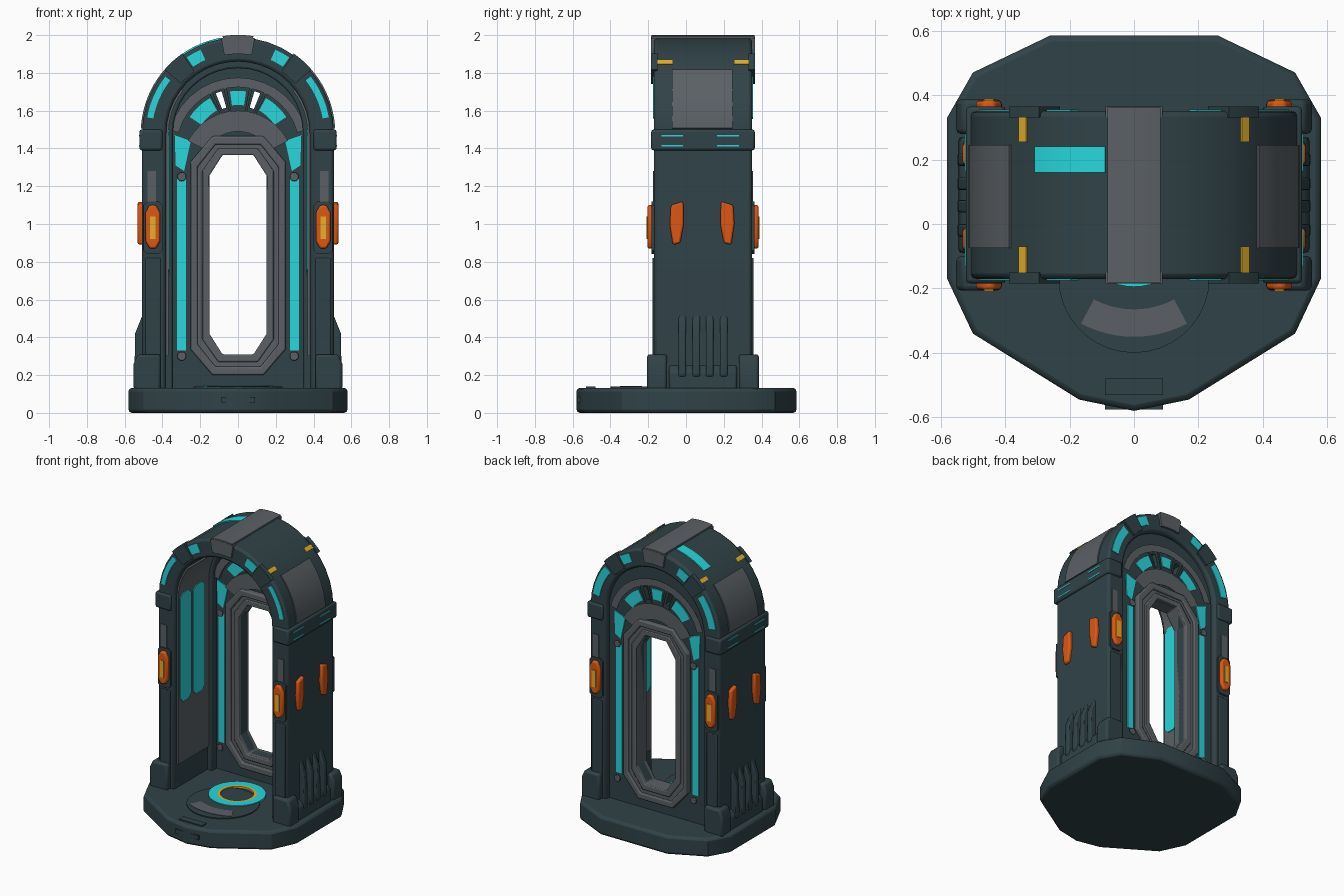
import bpy, bmesh, math
from mathutils import Vector
from mathutils.geometry import tessellate_polygon

if "Cube" in bpy.data.objects:
    bpy.data.objects.remove(bpy.data.objects["Cube"])


def material(name, rgb):
    m = bpy.data.materials.new(name)
    m.diffuse_color = (*rgb, 1)
    m.use_nodes = True
    m.node_tree.nodes["Principled BSDF"].inputs["Base Color"].default_value = m.diffuse_color
    return m


DARK = material("dark teal metal", (0.030, 0.055, 0.064))
GREY = material("grey metal", (0.105, 0.118, 0.130))
CYAN = material("cyan glow", (0.020, 0.68, 0.72))
ORANGE = material("orange lamp", (0.72, 0.095, 0.006))
YELLOW = material("yellow accent", (0.76, 0.44, 0.025))

MAP = {"xz": lambda u, v, w: (u, w, v),
       "xy": lambda u, v, w: (u, v, w),
       "yz": lambda u, v, w: (w, u, v)}
SPRING = 1.48   # height where the arch starts to curve
Y0, Y1 = -0.17, 0.35   # front and back of the booth


def make(name, verts, faces, mat, bevel=0.0):
    bm = bmesh.new()
    vs = [bm.verts.new(v) for v in verts]
    for f in faces:
        bm.faces.new([vs[i] for i in f])
    bmesh.ops.recalc_face_normals(bm, faces=bm.faces)
    me = bpy.data.meshes.new(name)
    bm.to_mesh(me)
    bm.free()
    me.materials.append(mat)
    ob = bpy.data.objects.new(name, me)
    bpy.context.collection.objects.link(ob)
    if bevel:
        b = ob.modifiers.new("bevel", "BEVEL")
        b.width, b.segments, b.limit_method = bevel, 2, "ANGLE"
        b.angle_limit = math.radians(35)
    bpy.context.view_layer.objects.active = ob
    ob.select_set(True)
    bpy.ops.object.shade_smooth_by_angle(angle=math.radians(32))
    ob.select_set(False)
    return ob


def prism(name, loops, plane, lo, hi, mat, bevel=0.0):
    """Extruded outline; further loops are holes."""
    flat = [p for l in loops for p in l]
    n = len(flat)
    verts = [MAP[plane](u, v, w) for w in (lo, hi) for u, v in flat]
    if len(loops) == 1:
        tris = [tuple(range(n))]
    else:
        tris = tessellate_polygon([[Vector((u, v, 0)) for u, v in l] for l in loops])
    faces = [tuple(t) for t in tris] + [tuple(i + n for i in t) for t in tris]
    s = 0
    for l in loops:
        k = len(l)
        for i in range(k):
            a, b = s + i, s + (i + 1) % k
            faces.append((a, b, b + n, a + n))
        s += k
    return make(name, verts, faces, mat, bevel)


def band(name, inner, outer, plane, lo, hi, mat, bevel=0.0, closed=False):
    """Strip between two matching paths, given thickness."""
    verts, faces, n = [], [], len(inner)
    for a, b in zip(inner, outer):
        verts += [MAP[plane](*a, lo), MAP[plane](*b, lo), MAP[plane](*b, hi), MAP[plane](*a, hi)]
    for i in range(n if closed else n - 1):
        p, q = 4 * i, 4 * ((i + 1) % n)
        faces += [(p + k, p + (k + 1) % 4, q + (k + 1) % 4, q + k) for k in range(4)]
    if not closed:
        faces += [(0, 1, 2, 3), tuple(4 * n - 4 + k for k in range(4))]
    return make(name, verts, faces, mat, bevel)


def arc(r, a0, a1, n=10, c=(0, SPRING)):
    return [(c[0] + r * math.cos(math.radians(a0 + (a1 - a0) * i / n)),
             c[1] + r * math.sin(math.radians(a0 + (a1 - a0) * i / n))) for i in range(n + 1)]


def arch(r, z0):
    return [(r, z0)] + arc(r, 0, 180, 20) + [(-r, z0)]


def sector(name, r0, r1, a0, a1, lo, hi, mat, c=(0, SPRING), plane="xz", n=8):
    return band(name, arc(r0, a0, a1, n, c), arc(r1, a0, a1, n, c), plane, lo, hi, mat)


def rect(u0, u1, v0, v1, cu=0.0, cv=None):
    """Rectangle, or octagon when the corners are cut."""
    cv = cu if cv is None else cv
    if not cu:
        return [(u0, v0), (u1, v0), (u1, v1), (u0, v1)]
    return [(u0 + cu, v0), (u1 - cu, v0), (u1, v0 + cv), (u1, v1 - cv),
            (u1 - cu, v1), (u0 + cu, v1), (u0, v1 - cv), (u0, v0 + cv)]


def mir(pts, s):
    return [(s * u, v) for u, v in pts]


# Platform
half = [(0.26, 0.585), (0.50, 0.47), (0.58, 0.33), (0.58, -0.17), (0.50, -0.34), (0.17, -0.545)]
prism("platform", [half + [(0, -0.58)] + mir(half[::-1], -1)], "xy", 0, 0.132, DARK, 0.018)
prism("entry_disc", [arc(0.235, 0, 350, 35, (0, -0.165))], "xy", 0.12, 0.139, DARK)
sector("entry_crescent", 0.265, 0.35, 242, 298, 0.135, 0.142, GREY, (0, 0), "xy", 12)
prism("entry_step", [rect(-0.09, 0.09, -0.53, -0.48)], "xy", 0.12, 0.139, DARK)
prism("front_latch", [rect(-0.09, 0.09, 0.055, 0.085)], "xz", -0.575, -0.54, DARK)
for nm, r0, r1, m in (("floor_glow_ring", 0.125, 0.185, CYAN), ("floor_yellow_ring", 0.107, 0.125, YELLOW)):
    band(nm, arc(r0, 0, 352.5, 47, (0, -0.01)), arc(r1, 0, 352.5, 47, (0, -0.01)),
         "xy", 0.13, 0.145, m, closed=True)

# Arched shell and its inner trim
band("arch_shell", arch(0.38, 0.12), arch(0.508, 0.12), "xz", Y0, Y1, DARK, 0.016)
band("inner_trim", arch(0.345, 0.12), arch(0.39, 0.12), "xz", 0.20, 0.27, DARK, 0.01)

# Back wall with an octagonal opening and two slits
opening = rect(-0.152, 0.152, 0.31, 1.365, 0.07, 0.11)
FAN = (0, 1.40)
slits = [arc(0.225, a - 3, a + 3, 1, FAN) + arc(0.315, a + 3, a - 3, 1, FAN) for a in (71, 109)]
prism("back_wall", [arch(0.40, 0.12), opening] + slits, "xz", 0.25, 0.315, DARK)
band("window_frame_outer", rect(-0.215, 0.215, 0.245, 1.42, 0.095, 0.12),
     rect(-0.255, 0.255, 0.20, 1.465, 0.12, 0.14), "xz", 0.215, 0.345, GREY, 0.008, True)
band("window_frame_middle", rect(-0.18, 0.18, 0.28, 1.39, 0.08, 0.11),
     rect(-0.22, 0.22, 0.24, 1.425, 0.095, 0.12), "xz", 0.235, 0.33, GREY, 0, True)
band("window_frame_inner", opening, rect(-0.19, 0.19, 0.27, 1.40, 0.085, 0.12),
     "xz", 0.22, 0.34, GREY, 0.006, True)

# Wall details on both faces: fan, light strips, knobs
for side, lo, hi in (("front", 0.243, 0.252), ("rear", 0.313, 0.322)):
    d = -0.012 if side == "front" else 0.012
    sector(side + "_fan_rim", 0.325, 0.375, 15, 165, lo + d, hi + d / 3, GREY, FAN, n=14)
    sector(side + "_fan_hub", 0.19, 0.30, 28, 152, lo + d, hi + d / 3, GREY, (0, 1.30), n=12)
    for a0, a1 in ((82, 98), (33, 61), (119, 147)):
        sector(side + "_fan_light", 0.23, 0.305, a0, a1, lo, hi, CYAN, FAN, n=4)
    for s in (1, -1):
        for a in (64, 78):
            aa = a if s > 0 else 180 - a
            sector(side + "_fan_rib", 0.20, 0.33, aa - 1.5, aa + 1.5, lo + d, hi, DARK, FAN, n=1)
        prism(side + "_light_strip", [mir(rect(0.275, 0.322, 0.33, 1.24), s)], "xz", lo, hi, CYAN)
        prism(side + "_light_wedge", [mir([(0.285, 1.28), (0.33, 1.31), (0.335, 1.47), (0.25, 1.44)], s)],
              "xz", lo, hi, CYAN)
        for z in (0.30, 1.25):
            prism(side + "_knob", [arc(0.024, 0, 330, 11, (s * 0.298, z))], "xz",
                  lo + 2 * d, hi + 2 * d, GREY, 0.008)

# Inner side panels with paired lights
for s in (1, -1):
    panel = [[(r, 0.30)] + arc(r, 0, 38, 6) for r in (0.368, 0.385)]
    band("inner_side_panel", mir(panel[0], s), mir(panel[1], s), "xz", -0.14, 0.205, GREY)
    for y0, y1 in ((-0.125, -0.005), (0.02, 0.15)):
        prism("inner_side_light", [rect(y0, y1, 0.73, 1.50, 0.03)], "yz",
              *sorted((s * 0.362, s * 0.370)), CYAN)

# Outer roof plates and marks
sector("roof_ridge", 0.50, 0.521, 81, 99, Y0 - 0.012, Y1 + 0.012, GREY)
sector("roof_light", 0.50, 0.514, 100, 127, 0.16, 0.24, CYAN)
for s in (1, -1):
    shoulder = [arc(r, 3, 41) for r in (0.50, 0.515)]
    band("shoulder_plate", mir(shoulder[0], s), mir(shoulder[1], s), "xz", -0.075, 0.245, GREY)
    a = 47.5 if s > 0 else 132.5
    for y in (-0.155, 0.255):
        sector("roof_yellow_mark", 0.50, 0.514, a - 1.8, a + 1.8, y, y + 0.085, YELLOW, n=2)
    # Collar at the spring line, with thin glowing lines
    prism("collar", [mir(rect(0.40, 0.522, 1.39, 1.50), s)], "xz", Y0 - 0.014, Y1 + 0.014, DARK, 0.012)
    for z in (1.415, 1.468):
        for y in (-0.13, 0.165):
            prism("collar_line", [rect(y, y + 0.115, z - 0.004, z + 0.004)], "yz",
                  *sorted((s * 0.518, s * 0.525)), CYAN)

# Arch face lights, patches and lamps on front and rear
for side, y, d in (("front", Y0, -1), ("rear", Y1, 1)):
    def span(t):
        return sorted((y - d * 0.02, y + d * t))
    sector(side + "_keystone", 0.42, 0.512, 80, 100, *span(0.014), GREY)
    w = 0.455 if side == "front" else 0.435
    for a0, a1, r0, r1 in ((10, 38, w, 0.488), (56, 66, 0.425, 0.485)):
        for b0, b1 in ((a0, a1), (180 - a1, 180 - a0)):
            sector(side + "_arch_light", r0, r1, b0, b1, *span(0.006), CYAN)
    for b in (48, 132):
        sector(side + "_arch_clamp", 0.40, 0.515, b - 7, b + 7, *span(0.014), DARK)
    for s in (1, -1):
        prism(side + "_grey_patch", [mir(rect(0.435, 0.48, 1.12, 1.28), s)], "xz", *span(0.006), GREY)
        prism(side + "_lamp_mount", [mir(rect(0.40, 0.50, 0.84, 1.12, 0.02), s)], "xz", *span(0.012), DARK)
        prism(side + "_lamp", [mir(rect(0.412, 0.49, 0.87, 1.10, 0.022, 0.04), s)], "xz",
              *span(0.034), ORANGE, 0.01)
        prism(side + "_lamp_core", [mir(rect(0.436, 0.466, 0.92, 1.04), s)], "xz", *span(0.038), YELLOW)
        prism(side + "_pilaster", [mir(rect(0.41, 0.49, 0.13, 0.82), s)], "xz", *span(0.008), DARK, 0.005)
        # Corner foot
        yb = sorted((y - d * 0.07, y + d * 0.036))
        prism(side + "_foot", [mir([(0.41, 0.12), (0.552, 0.12), (0.552, 0.26), (0.53, 0.31), (0.41, 0.31)], s)],
              "xz", *yb, DARK, 0.014)

# Side lamps and lower ribs
for s in (1, -1):
    for y in (-0.05, 0.22):
        k = -1 if y < 0.1 else 1
        out = [(y + k * u, z) for u, z in ((-0.035, 1.12), (0.03, 1.10), (0.036, 1.0), (0.02, 0.89),
                                           (-0.02, 0.90), (-0.038, 1.0))]
        prism("side_lamp", [out], "yz", *sorted((s * 0.49, s * 0.532)), ORANGE, 0.01)
    prism("side_skirt", [mir([(0.49, 0.12), (0.545, 0.12), (0.54, 0.22), (0.49, 0.27)], s)],
          "xz", -0.09, 0.27, DARK, 0.012)
    for y in (-0.02, 0.055, 0.125, 0.20):
        prism("side_rib", [mir([(0.49, 0.14), (0.548, 0.2), (0.545, 0.42), (0.505, 0.52), (0.49, 0.52)], s)],
              "xz", y - 0.02, y + 0.02, DARK, 0.01)
